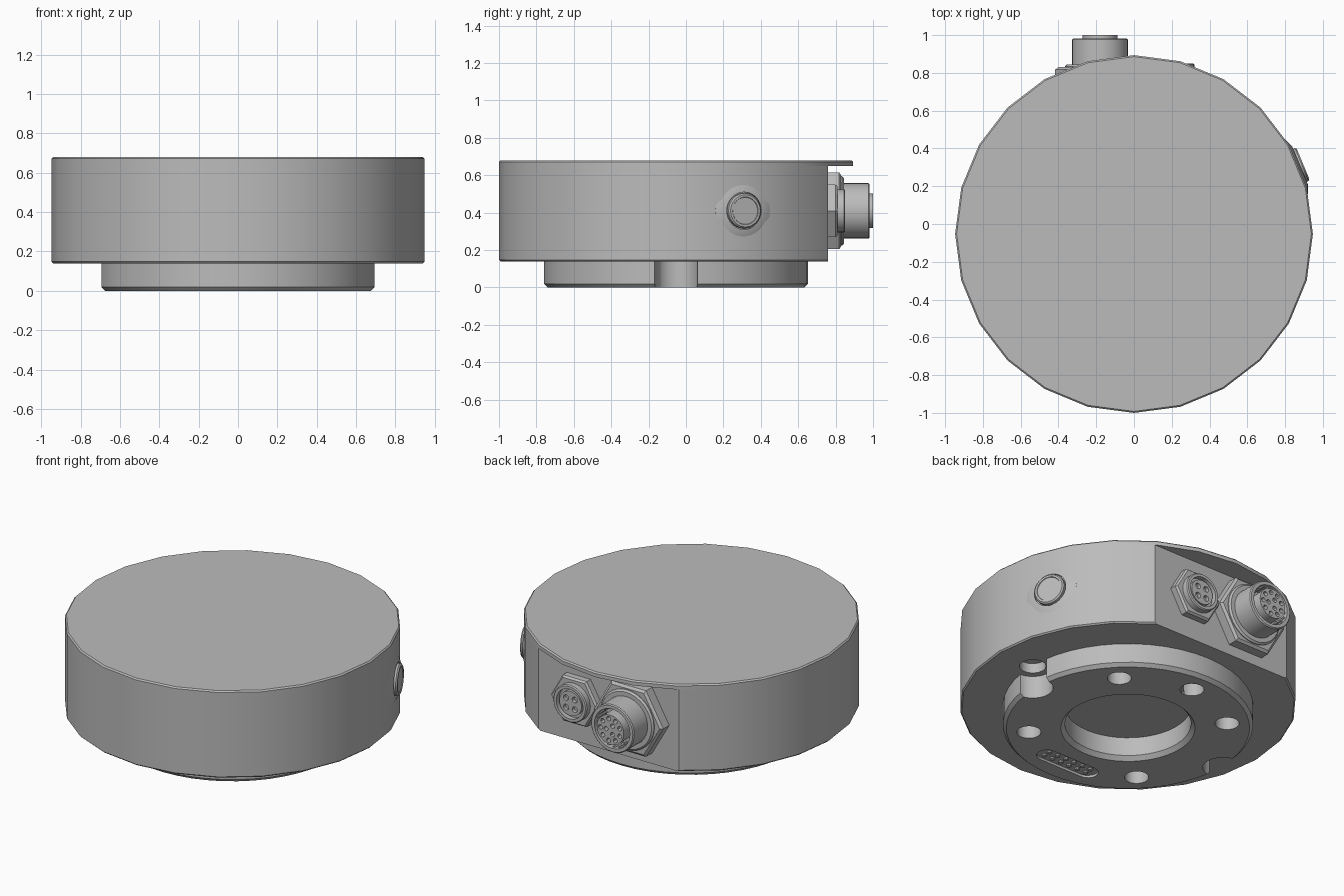
import bpy, bmesh
from math import pi, cos, sin, radians
from mathutils import Matrix, Vector

if "Cube" in bpy.data.objects:
    bpy.data.objects.remove(bpy.data.objects["Cube"], do_unlink=True)

grey = bpy.data.materials.new("satin grey metal")
grey.use_nodes = True
GREY = (0.5, 0.5, 0.5, 1)
grey.diffuse_color = GREY
grey.node_tree.nodes["Principled BSDF"].inputs["Base Color"].default_value = GREY

CENTRE = Matrix.Translation((0, -0.053, 0))
FLAT_Y, PORT_Z = 0.76, 0.41


def finish(name, bm):
    bmesh.ops.recalc_face_normals(bm, faces=bm.faces)
    mesh = bpy.data.meshes.new(name)
    bm.to_mesh(mesh)
    bm.free()
    mesh.materials.append(grey)
    obj = bpy.data.objects.new(name, mesh)
    bpy.context.collection.objects.link(obj)
    return obj


def activate(obj):
    bpy.ops.object.select_all(action="DESELECT")
    obj.select_set(True)
    bpy.context.view_layer.objects.active = obj


def smooth(obj):
    activate(obj)
    bpy.ops.object.shade_smooth_by_angle(angle=radians(30))
    return obj


def lathe(bm, profile, n, matrix, closed=False):
    """Spin (radius, height) points about local z; cap both ends unless closed."""
    rings = [[bm.verts.new(matrix @ Vector((r * cos(2 * pi * i / n), r * sin(2 * pi * i / n), z)))
              for i in range(n)] for r, z in profile]
    pairs = list(zip(rings, rings[1:]))
    if closed:
        pairs.append((rings[-1], rings[0]))
    else:
        bm.faces.new(rings[0])
        bm.faces.new(rings[-1])
    for a, b in pairs:
        for i in range(n):
            j = (i + 1) % n
            bm.faces.new((a[i], a[j], b[j], b[i]))


def turned(name, profile, n, matrix, closed=False):
    bm = bmesh.new()
    lathe(bm, profile, n, matrix, closed)
    return finish(name, bm)


def polar(r, degrees):
    return Matrix.Translation((r * cos(radians(degrees)), r * sin(radians(degrees)), 0))


def rods(name, placements, r, low, high, base, n=16):
    """Several equal cylinders in one object."""
    bm = bmesh.new()
    for place in placements:
        lathe(bm, [(r, low), (r, high)], n, base @ place)
    return finish(name, bm)


def cut(obj, cutter):
    mod = obj.modifiers.new("cut", "BOOLEAN")
    mod.operation, mod.solver, mod.object = "DIFFERENCE", "EXACT", cutter
    activate(obj)
    bpy.ops.object.modifier_apply(modifier=mod.name)
    bpy.data.objects.remove(cutter, do_unlink=True)


# Drum housing with a flat connector face at the back
bm = bmesh.new()
lathe(bm, [(0.939, 0.14), (0.947, 0.148), (0.947, 0.65)], 24, CENTRE)
result = bmesh.ops.bisect_plane(bm, geom=bm.verts[:] + bm.edges[:] + bm.faces[:],
                                plane_co=(0, FLAT_Y, 0), plane_no=(0, 1, 0), clear_outer=True)
rim = [e for e in result["geom_cut"] if isinstance(e, bmesh.types.BMEdge)]
bmesh.ops.contextual_create(bm, geom=rim)
housing = finish("housing", bm)
notches = [polar(0.70, a) for a in (0, 180)]
cut(housing, rods("pin_hole_cutter", notches, 0.075, 0.1, 0.2, CENTRE))
smooth(housing)

# Round lid that overhangs the flat face
smooth(turned("lid", [(0.947, 0.65), (0.947, 0.672), (0.939, 0.68)], 24, CENTRE))

# Mounting ring with bolt holes, side notches and a label pocket
ring = turned("mounting_ring", [(0.355, 0.14), (0.355, 0.025), (0.378, 0), (0.685, 0),
                                (0.705, 0.02), (0.705, 0.14)], 48, CENTRE, closed=True)
bolts = [polar(0.56, a) for a in (45, 90, 135, 225, 315)]
cut(ring, rods("bolt_cutter", bolts, 0.068, -0.1, 0.25, CENTRE, 24))
cut(ring, rods("notch_cutter", notches, 0.115, -0.1, 0.25, CENTRE, 24))
bm = bmesh.new()
outline = []
for side in (1, -1):
    for k in range(9):
        a = radians(-90 + 22.5 * k)
        outline.append(bm.verts.new((side * (0.15 + 0.06 * cos(a)), -0.583 + side * 0.06 * sin(a), -0.05)))
face = bm.faces.new(outline)
extruded = bmesh.ops.extrude_face_region(bm, geom=[face])["geom"]
bmesh.ops.translate(bm, vec=(0, 0, 0.065), verts=[v for v in extruded if isinstance(v, bmesh.types.BMVert)])
cut(ring, finish("pocket_cutter", bm))
smooth(ring)
contacts = [Matrix.Translation((-0.15 + 0.06 * i, -0.53 + 0.045 * (j - 0.5), 0))
            for i in range(6) for j in range(2)]
smooth(rods("pocket_contacts", contacts, 0.014, 0.004, 0.02, CENTRE, 10))

# Push button on the side
BUTTON = (CENTRE @ Matrix.Rotation(radians(22.5), 4, "Z")
          @ Matrix.Translation((0.939, 0, PORT_Z)) @ Matrix.Rotation(pi / 2, 4, "Y"))
smooth(turned("button_collar", [(0.16, -0.03), (0.157, -0.008), (0.108, 0.012), (0.1, 0.012),
                                (0.1, 0.002)], 32, BUTTON))
smooth(turned("button_cap", [(0.094, -0.01), (0.094, 0.022), (0.086, 0.03), (0.074, 0.03),
                             (0.072, 0.026)], 32, BUTTON))


def port(x):
    return Matrix.Translation((x, FLAT_Y, PORT_Z)) @ Matrix.Rotation(-pi / 2, 4, "X")


def nut(name, r, height, base):
    smooth(turned(name, [(r, -0.01), (r, height - 0.012), (r * 0.93, height)], 6, base))


# Large connector: nut, collar, sleeve, toothed insert with sockets
LARGE = port(-0.18)
nut("large_nut", 0.237, 0.07, LARGE)
smooth(turned("large_collar", [(0.185, 0.05), (0.185, 0.075), (0.175, 0.085)], 32, LARGE))
smooth(turned("large_sleeve", [(0.148, 0.05), (0.148, 0.216), (0.142, 0.222), (0.122, 0.222),
                               (0.122, 0.12)], 32, LARGE))
insert = turned("large_insert", [(0.092, 0.1), (0.092, 0.24)], 32, LARGE)
sockets = [polar(0.068, 40 * k) for k in range(9)] + [polar(0.03, 120 * k) for k in range(3)]
cut(insert, rods("socket_cutter", sockets, 0.014, 0.19, 0.3, LARGE, 12))
smooth(insert)
teeth = [polar(0.12, 18 * k) for k in range(20)]
smooth(rods("sleeve_teeth", teeth, 0.008, 0.11, 0.205, LARGE, 6))

# Small connector: nut, rim and face with four sockets
SMALL = port(0.205)
nut("small_nut", 0.163, 0.05, SMALL)
smooth(turned("small_rim", [(0.115, 0.04), (0.115, 0.084), (0.109, 0.09), (0.092, 0.09),
                            (0.092, 0.06)], 32, SMALL))
plug = turned("small_insert", [(0.076, 0.05), (0.076, 0.082)], 32, SMALL)
sockets = [polar(0.042, 45 + 90 * k) for k in range(4)]
cut(plug, rods("small_socket_cutter", sockets, 0.018, 0.06, 0.15, SMALL, 12))
smooth(plug)
